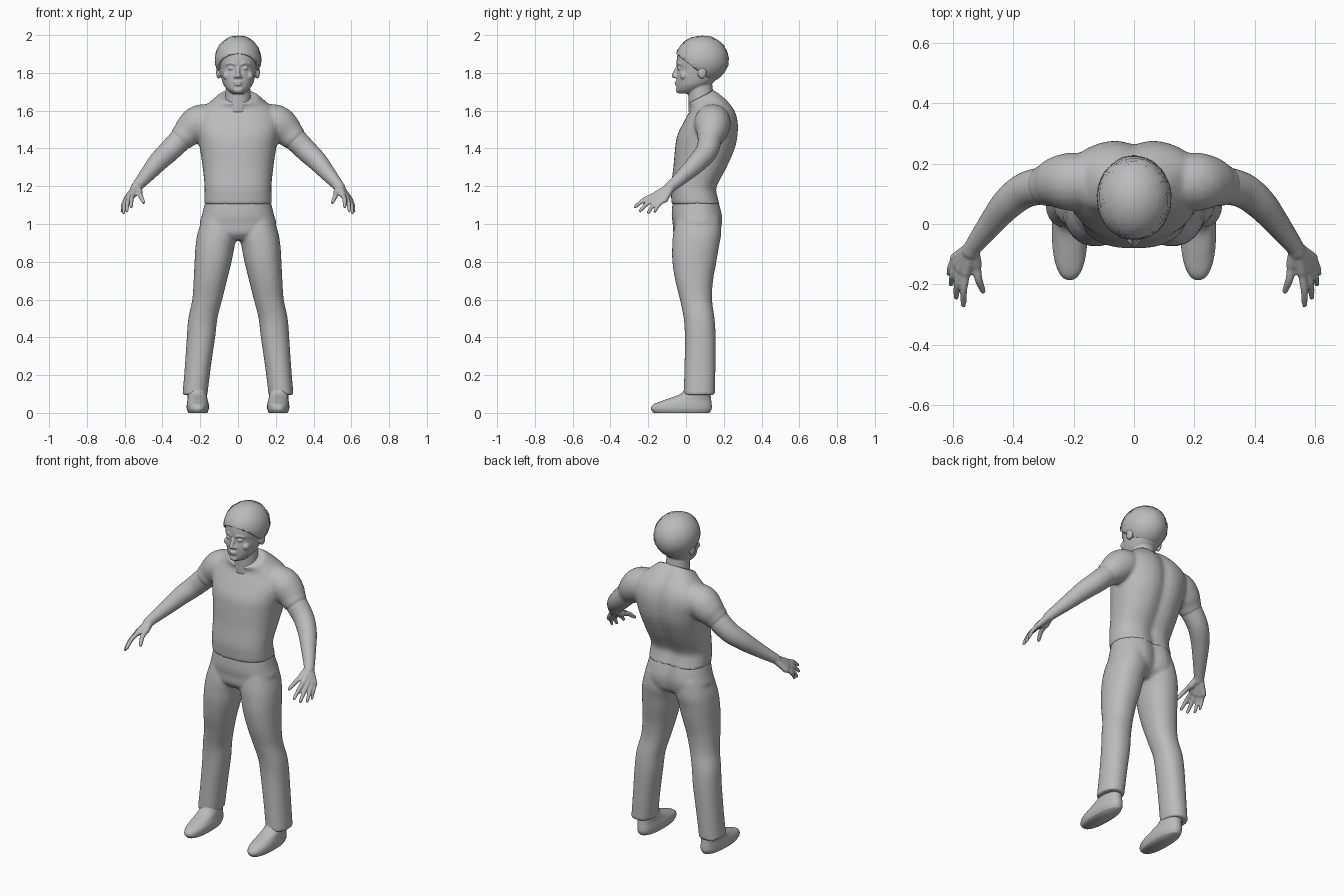
import bpy, bmesh, math, random
from mathutils import Vector, Matrix

if "Cube" in bpy.data.objects:
    bpy.data.objects.remove(bpy.data.objects["Cube"])

random.seed(4)
grey = bpy.data.materials.new("plain grey")
grey.diffuse_color = (0.5, 0.5, 0.5, 1)
grey.use_nodes = True
grey.node_tree.nodes["Principled BSDF"].inputs["Base Color"].default_value = grey.diffuse_color


def spline(rows, steps=5):
    """Catmull-Rom interpolation of equally long number rows."""
    out = []
    for i in range(len(rows) - 1):
        a, b = rows[max(i - 1, 0)], rows[i]
        c, d = rows[i + 1], rows[min(i + 2, len(rows) - 1)]
        for k in range(steps):
            t = k / steps
            out.append([0.5 * (2 * q + (r - p) * t + (2 * p - 5 * q + 4 * r - s) * t * t
                               + (3 * q - p - 3 * r + s) * t ** 3)
                        for p, q, r, s in zip(a, b, c, d)])
    return out + [list(rows[-1])]


def skin(bm, rings):
    """Join rings of points into a closed skin."""
    loops = [[bm.verts.new(p) for p in ring] for ring in rings]
    n = len(loops[0])
    for a, b in zip(loops, loops[1:]):
        for i in range(n):
            bm.faces.new((a[i], a[(i + 1) % n], b[(i + 1) % n], b[i]))
    bm.faces.new(loops[0])
    bm.faces.new(loops[-1])


def loft(bm, rows, side=1, power=2.2, groove=0.0, n=40):
    """Level sections: z, centre x, half width, front y, back y, tilt."""
    rings = []
    for z, cx, hw, yf, yb, tilt in spline(rows):
        cy, ry, ring = (yf + yb) / 2, (yb - yf) / 2, []
        for i in range(n):
            a = 2 * math.pi * i / n
            c, s = math.cos(a), math.sin(a)
            x = hw * math.copysign(abs(c) ** (2 / power), c)
            y = ry * math.copysign(abs(s) ** (2 / power), s)
            dent = groove * math.exp(-(x / 0.04) ** 2) if s > 0 else 0
            ring.append((side * (cx + x), cy + y - dent, z + tilt * y))
        rings.append(ring)
    skin(bm, rings)


def tube(bm, rows, side=1, n=20):
    """Round limb through points x, y, z, radius, with rounded ends."""
    pts = spline(rows)
    rings = []
    for i, (x, y, z, r) in enumerate(pts):
        d = Vector(pts[min(i + 1, len(pts) - 1)][:3]) - Vector(pts[max(i - 1, 0)][:3])
        q = d.to_track_quat('Z', 'Y')
        ring = [Vector((x, y, z)) + q @ Vector((r * math.cos(2 * math.pi * k / n),
                                               r * math.sin(2 * math.pi * k / n), 0))
                for k in range(n)]
        rings.append([(side * p.x, p.y, p.z) for p in ring])
    skin(bm, rings)
    x, y, z, r = rows[-1]
    ball(bm, (side * x, y, z), (r, r, r))


def ball(bm, centre, radii):
    m = Matrix.Translation(centre) @ Matrix.Diagonal((*radii, 1))
    bmesh.ops.create_uvsphere(bm, u_segments=20, v_segments=12, radius=1, matrix=m)


def finish(name, bm, voxel=0, smooth=0, recalc=True):
    if recalc:
        bmesh.ops.recalc_face_normals(bm, faces=bm.faces[:])
    for f in bm.faces:
        f.smooth = True
    me = bpy.data.meshes.new(name)
    bm.to_mesh(me)
    bm.free()
    me.materials.append(grey)
    ob = bpy.data.objects.new(name, me)
    bpy.context.collection.objects.link(ob)
    if voxel:  # fuse overlapping pieces into one soft skin
        r = ob.modifiers.new("fuse", 'REMESH')
        r.mode, r.voxel_size, r.use_smooth_shade = 'VOXEL', voxel, True
        s = ob.modifiers.new("soften", 'SMOOTH')
        s.factor, s.iterations = 0.5, smooth
    return ob


# shirt: torso and short sleeves
bm = bmesh.new()
loft(bm, [(1.105, 0, .180, -.076, .186, 0), (1.15, 0, .178, -.079, .172, 0),
          (1.20, 0, .177, -.080, .170, 0), (1.30, 0, .187, -.067, .222, 0),
          (1.40, 0, .202, -.058, .265, 0), (1.47, 0, .215, -.046, .279, 0),
          (1.54, 0, .225, -.012, .279, 0), (1.60, 0, .200, .020, .262, 0),
          (1.64, 0, .155, .022, .222, .15), (1.675, 0, .105, .010, .155, .5)],
     power=2.4, groove=.018)
for s in (1, -1):
    tube(bm, [(.12, .14, 1.55, .085), (.20, .14, 1.535, .097),
              (.25, .138, 1.50, .088), (.283, .13, 1.468, .072)], s)
finish("shirt", bm, .009, 6)

# trousers: hips and two legs
bm = bmesh.new()
loft(bm, [(1.125, 0, .172, -.070, .178, 0), (1.05, 0, .190, -.076, .197, 0),
          (1.00, 0, .202, -.070, .197, 0), (.95, 0, .175, -.066, .182, 0),
          (.915, 0, .08, -.035, .14, 0)], power=2.3, groove=.022)
for s in (1, -1):
    loft(bm, [(1.04, .100, .085, -.05, .180, 0), (.95, .108, .106, -.068, .186, 0),
              (.88, .122, .103, -.073, .174, 0), (.80, .132, .098, -.072, .161, 0),
              (.70, .147, .088, -.057, .143, 0), (.60, .163, .079, -.032, .138, 0),
              (.50, .186, .077, -.012, .151, 0), (.40, .196, .075, -.006, .157, 0),
              (.25, .212, .069, -.008, .156, 0), (.095, .228, .066, -.012, .153, 0)], s)
finish("trousers", bm, .009, 4)

# shoes
bm = bmesh.new()
for s in (1, -1):
    loft(bm, [(0, .213, .050, -.172, .125, 0), (.02, .213, .058, -.186, .136, 0),
              (.045, .213, .058, -.172, .136, 0), (.07, .214, .053, -.11, .133, 0),
              (.10, .216, .050, -.03, .130, 0), (.14, .218, .045, 0, .125, 0)], s, power=2.3)
finish("shoes", bm)

# arms and hands: forearm, palm strokes to each knuckle, fingers
# each finger: knuckle, tip, radius
fingers = [((.555, -.160, 1.155), (.565, -.268, 1.092), .0125),
           ((.573, -.150, 1.140), (.589, -.243, 1.070), .0125),
           ((.586, -.132, 1.132), (.606, -.200, 1.060), .012),
           ((.594, -.112, 1.128), (.614, -.165, 1.066), .011),
           ((.522, -.135, 1.165), (.500, -.222, 1.115), .0135)]
bm = bmesh.new()
for s in (1, -1):
    tube(bm, [(.23, .138, 1.515, .062), (.285, .13, 1.465, .063), (.36, .112, 1.39, .059),
              (.42, .066, 1.332, .053), (.475, .00, 1.268, .042), (.527, -.068, 1.208, .031),
              (.540, -.09, 1.19, .029)], s)
    for k, t, r in fingers:
        k, t = Vector(k), Vector(t)
        mid = (k + t) / 2 + Vector((.004, -.004, .007))
        tube(bm, [(.535, -.075, 1.20, .022), (*k, r + .005)], s, 14)
        tube(bm, [(*k, r + .001), (*mid, r), (*t, r * .75)], s, 14)
finish("arms_and_hands", bm, .0055, 4)

# head: neck, skull, and facial features
bm = bmesh.new()
tube(bm, [(0, .088, 1.60, .075), (0, .080, 1.67, .068), (0, .073, 1.76, .063)])
loft(bm, [(1.69, 0, .030, -.036, .05, 0), (1.71, 0, .055, -.048, .085, 0),
          (1.74, 0, .078, -.050, .135, 0), (1.78, 0, .090, -.050, .170, 0),
          (1.82, 0, .097, -.045, .190, 0), (1.86, 0, .102, -.050, .200, 0),
          (1.92, 0, .100, -.038, .200, 0), (1.96, 0, .080, 0, .170, 0),
          (1.98, 0, .040, .03, .120, 0)], power=2.1)
tube(bm, [(0, -.042, 1.832, .010), (0, -.054, 1.808, .011), (0, -.062, 1.785, .014)], n=12)
ball(bm, (0, -.044, 1.708), (.024, .010, .014))
ball(bm, (0, -.050, 1.749), (.024, .011, .006))
ball(bm, (0, -.049, 1.738), (.021, .011, .006))
for s in (1, -1):
    ball(bm, (s * .014, -.052, 1.780), (.010, .012, .009))
    ball(bm, (s * .036, -.037, 1.824), (.016, .009, .008))
    ball(bm, (s * .103, .085, 1.803), (.013, .024, .034))
    ball(bm, (s * .060, -.012, 1.785), (.022, .020, .022))
    tube(bm, [(.012, -.047, 1.842, .006), (.035, -.042, 1.852, .007),
              (.062, -.026, 1.845, .005)], s, 12)
finish("head", bm, .0045, 2)

# hair cap, trimmed along a sloping hairline
hair_centre, hair_size = Vector((0, .085, 1.87)), Vector((.122, .141, .127))


def trim(bm):
    bmesh.ops.bisect_plane(bm, geom=bm.verts[:] + bm.edges[:] + bm.faces[:],
                           plane_co=(0, 0, 1.86), plane_no=(0, .8, 1), clear_inner=True)


bm = bmesh.new()
bmesh.ops.create_uvsphere(bm, u_segments=40, v_segments=24, radius=1,
                          matrix=Matrix.Translation(hair_centre)
                          @ Matrix.Diagonal((*hair_size, 1)))
trim(bm)
cap = finish("hair", bm, recalc=False)
thick = cap.modifiers.new("thickness", 'SOLIDIFY')
thick.thickness, thick.offset = .014, -1

# hair strands: thin ribbons combed down from the crown and around the head
bm = bmesh.new()
for i in range(110):
    turn = random.uniform(0, 2 * math.pi)
    out = Vector((math.cos(turn), math.sin(turn), 0))
    if i % 2:
        u, v = Vector((0, .15, 1)).normalized(), out
        start = random.uniform(.1, .9)
    else:
        u = (out + Vector((0, 0, random.uniform(-.4, 1.6)))).normalized()
        v, start = Vector((-out.y, out.x, 0)), -.4
    v = (v - u * v.dot(u)).normalized()
    w = u.cross(v) * random.uniform(.03, .06)
    lift, length = random.uniform(1.004, 1.022), random.uniform(.6, 1.0)
    row = []
    for k in range(9):
        a = start + length * k / 8
        p, taper = u * math.cos(a) + v * math.sin(a), 1 - .8 * (k / 8) ** 2
        row.append([bm.verts.new(hair_centre + hair_size * lift * (p + w * taper * e))
                    for e in (-1, 1)])
    for a, b in zip(row, row[1:]):
        bm.faces.new((a[0], b[0], b[1], a[1]))
trim(bm)
finish("hair_strands", bm, recalc=False)
